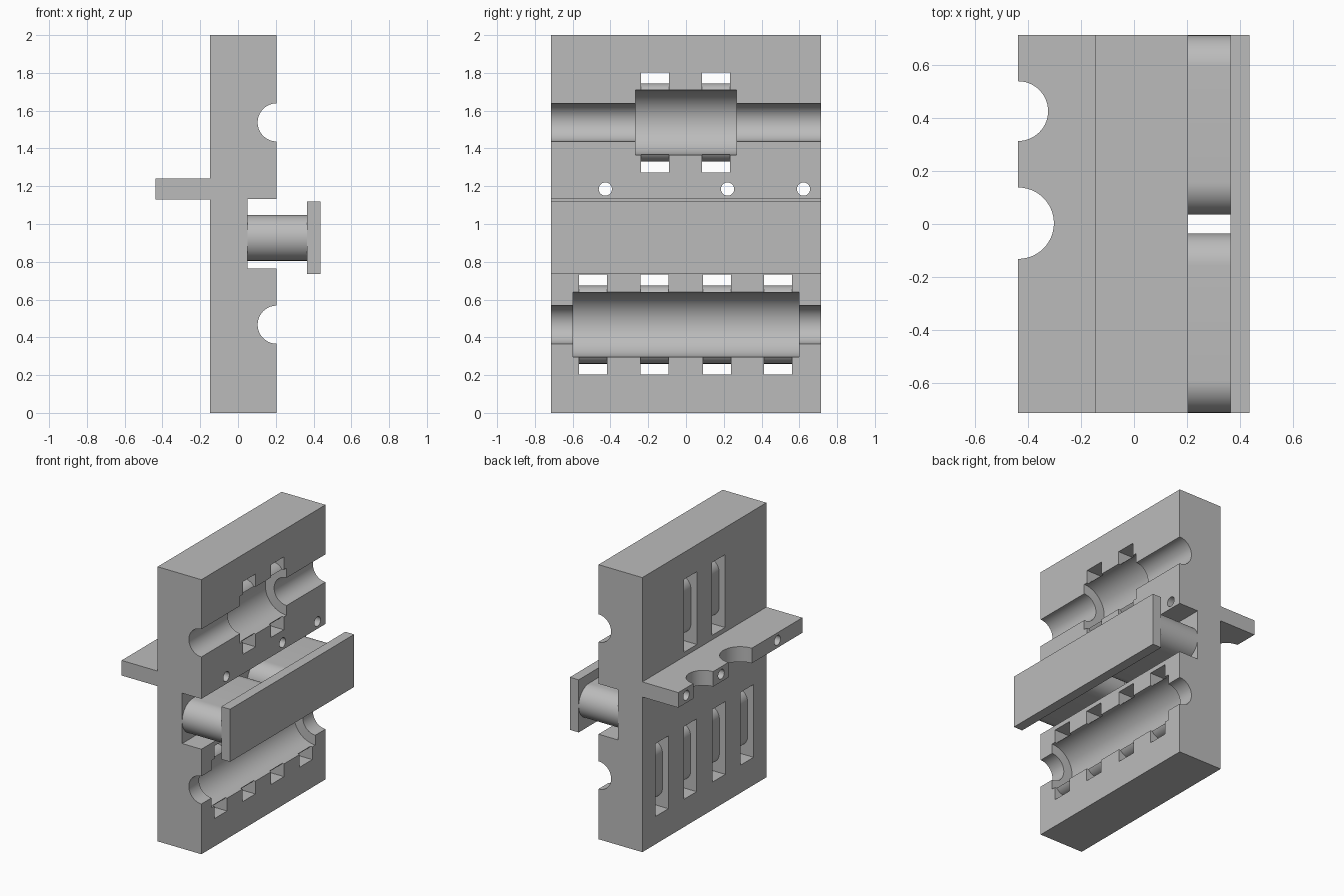
import bpy
import bmesh
from math import pi, sin, cos, radians

if "Cube" in bpy.data.objects:
    bpy.data.objects.remove(bpy.data.objects["Cube"], do_unlink=True)

grey = bpy.data.materials.new("plain grey")
grey.use_nodes = True
GREY = (0.5, 0.5, 0.5, 1)
grey.diffuse_color = GREY
grey.node_tree.nodes["Principled BSDF"].inputs["Base Color"].default_value = GREY

HALF = 0.714                 # half length along y
BACK, FACE = -0.148, 0.205   # plate back and front planes


def rounded(u0, u1, v0, v1, r, steps=14):
    """Outline of a rectangle with rounded corners."""
    corners = [(u1 - r, v1 - r), (u0 + r, v1 - r), (u0 + r, v0 + r), (u1 - r, v0 + r)]
    return [(cu + r * cos(a), cv + r * sin(a))
            for i, (cu, cv) in enumerate(corners)
            for a in [(i + k / steps) * pi / 2 for k in range(steps + 1)]]


def circle(u, v, r):
    return rounded(u - r, u + r, v - r, v + r, r)


def rect(u0, u1, v0, v1):
    return [(u0, v0), (u1, v0), (u1, v1), (u0, v1)]


def prism(name, outline, axis, lo, hi):
    """Extrude a closed outline along an axis from lo to hi."""
    place = {"x": lambda u, v, w: (w, u, v),
             "y": lambda u, v, w: (u, w, v),
             "z": lambda u, v, w: (u, v, w)}[axis]
    bm = bmesh.new()
    ends = [[bm.verts.new(place(u, v, w)) for u, v in outline] for w in (lo, hi)]
    for ring in ends:
        bm.faces.new(ring)
    for i in range(len(outline)):
        j = (i + 1) % len(outline)
        bm.faces.new((ends[0][i], ends[0][j], ends[1][j], ends[1][i]))
    bmesh.ops.remove_doubles(bm, verts=bm.verts, dist=1e-5)
    bmesh.ops.recalc_face_normals(bm, faces=bm.faces)
    mesh = bpy.data.meshes.new(name)
    bm.to_mesh(mesh)
    bm.free()
    mesh.materials.append(grey)
    obj = bpy.data.objects.new(name, mesh)
    bpy.context.collection.objects.link(obj)
    return obj


def combine(target, tool, operation="DIFFERENCE"):
    """Apply a boolean and discard the tool."""
    mod = target.modifiers.new("boolean", "BOOLEAN")
    mod.object, mod.operation, mod.solver = tool, operation, "EXACT"
    bpy.context.view_layer.objects.active = target
    bpy.ops.object.modifier_apply(modifier=mod.name)
    bpy.data.objects.remove(tool, do_unlink=True)


# Plate with rear shelf and front channel, as one profile
plate = prism("carriage_plate", [
    (BACK, 0), (FACE, 0), (FACE, 0.765), (0.05, 0.765), (0.05, 1.132), (FACE, 1.132),
    (FACE, 2), (BACK, 2), (BACK, 1.24), (-0.438, 1.24), (-0.438, 1.13), (BACK, 1.13)],
    "y", -HALF, HALF)

# Bearing seats: strap slots, rounded core left inside them, bore and rod groove
seats = [(1.538, 0.267, (-0.164, 0.16)),
         (0.467, 0.597, (-0.492, -0.167, 0.163, 0.488))]
for z, half, slots in seats:
    for y in slots:
        combine(plate, prism("slot", rect(y - 0.074, y + 0.074, z - 0.265, z + 0.265),
                             "x", BACK - 0.1, FACE + 0.1))
    core = rounded(-0.1, FACE - 0.001, z - 0.207, z + 0.207, 0.08)
    combine(plate, prism("core", core, "y", -half - 0.02, half + 0.02), "UNION")
    combine(plate, prism("bore", circle(FACE, z, 0.172), "y", -half, half))
    combine(plate, prism("groove", circle(FACE, z, 0.101), "y", -1, 1))

# Half-round notches in the shelf edge
for y, r in ((0.427, 0.113), (0.003, 0.135)):
    combine(plate, prism("notch", circle(-0.438, y, r), "z", 1.05, 1.3))

# Bolt holes through shelf and plate
for y in (-0.427, 0.22, 0.622):
    combine(plate, prism("hole", circle(y, 1.185, 0.035), "x", -0.6, 0.3))

# Belt clamp: two round-ended blocks and a cover bar
parts = [plate]
for name, y0, y1 in (("front_belt_block", -HALF, -0.036), ("rear_belt_block", 0.036, HALF)):
    parts.append(prism(name, rounded(y0, y1, 0.805, 1.048, 0.1215), "x", 0.05, 0.365))
parts.append(prism("cover_bar", rect(-HALF, HALF, 0.735, 1.118), "x", 0.365, 0.436))

# Smooth curved faces, keep edges sharp
bpy.ops.object.select_all(action="DESELECT")
for obj in parts:
    obj.select_set(True)
bpy.context.view_layer.objects.active = plate
bpy.ops.object.shade_smooth_by_angle(angle=radians(25))
